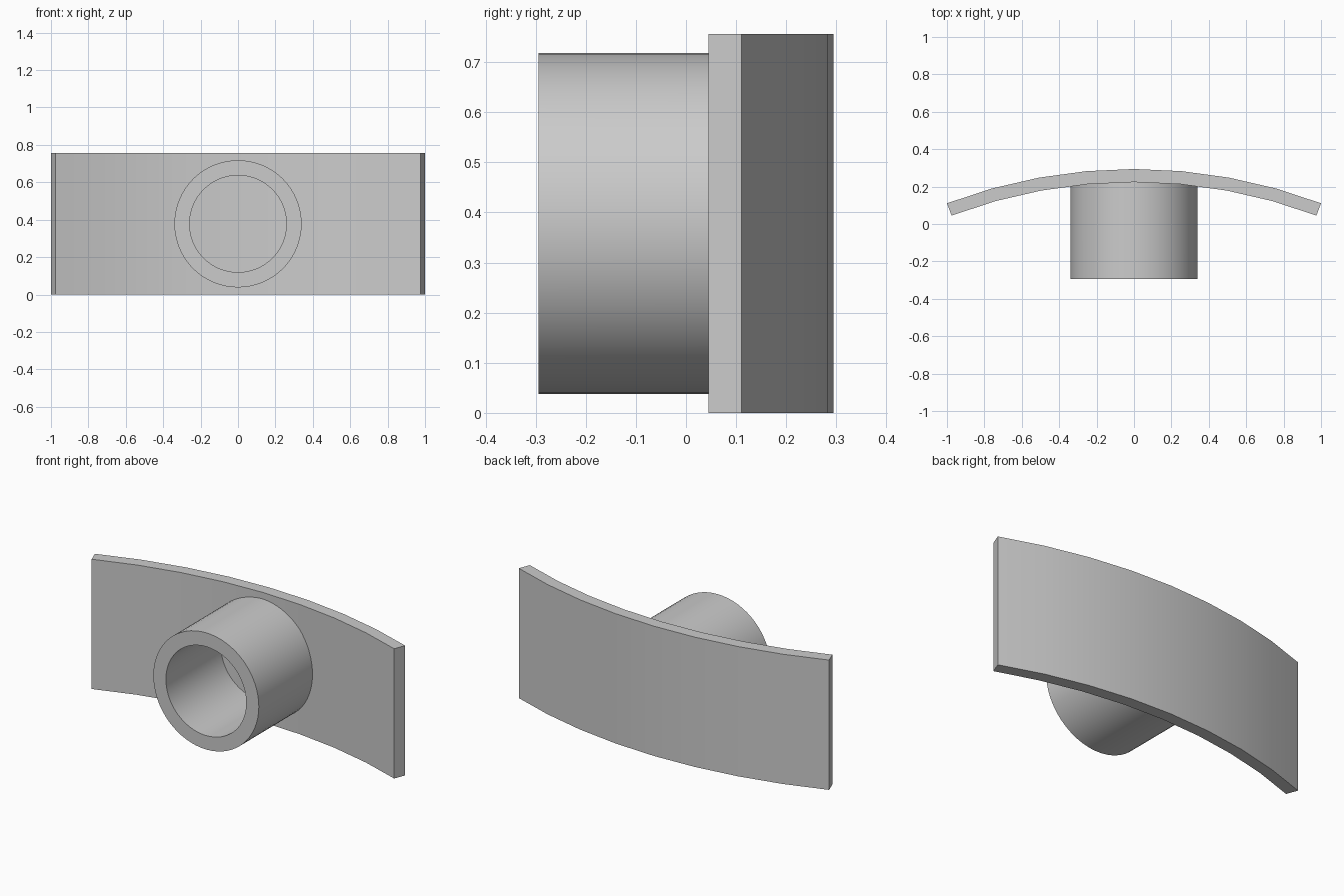
import bpy, bmesh, math
from math import sin, cos, sqrt, tau

cube = bpy.data.objects.get("Cube")
if cube:
    bpy.data.objects.remove(cube, do_unlink=True)

HEIGHT = 0.756
R_OUT, THICK, APEX = 2.82, 0.07, 0.294
R_IN = R_OUT - THICK
CENTRE_Y = APEX - R_OUT
HALF_ANGLE = math.asin(1 / R_OUT)

grey = bpy.data.materials.new("plain grey")
grey.use_nodes = True
colour = (0.6, 0.6, 0.6, 1)
grey.diffuse_color = colour
grey.node_tree.nodes["Principled BSDF"].inputs["Base Color"].default_value = colour


def finish(name, bm):
    bmesh.ops.recalc_face_normals(bm, faces=bm.faces[:])
    mesh = bpy.data.meshes.new(name)
    bm.to_mesh(mesh)
    bm.free()
    mesh.materials.append(grey)
    obj = bpy.data.objects.new(name, mesh)
    bpy.context.collection.objects.link(obj)
    bpy.ops.object.select_all(action="DESELECT")
    obj.select_set(True)
    bpy.context.view_layer.objects.active = obj
    bpy.ops.object.shade_smooth_by_angle(angle=math.radians(30))


def bridge(bm, rings, closed):
    """Join consecutive four-point sections into a tube of quads."""
    count = len(rings)
    for i in range(count if closed else count - 1):
        a, b = rings[i], rings[(i + 1) % count]
        for k in range(4):
            n = (k + 1) % 4
            bm.faces.new((a[k], a[n], b[n], b[k]))


# Curved plate: rectangular section swept along an arc
bm = bmesh.new()
SEGMENTS = 8
sections = []
for i in range(SEGMENTS + 1):
    a = HALF_ANGLE * (2 * i / SEGMENTS - 1)
    corners = ((R_OUT, 0), (R_OUT, HEIGHT), (R_IN, HEIGHT), (R_IN, 0))
    sections.append([bm.verts.new((r * sin(a), CENTRE_Y + r * cos(a), z))
                     for r, z in corners])
bridge(bm, sections, False)
bm.faces.new(sections[0])
bm.faces.new(sections[-1])
finish("curved_plate", bm)

# Hollow tube: its back edge follows the plate's concave face
bm = bmesh.new()
SIDES = 64
TUBE_OUT, TUBE_IN, TUBE_FRONT, EMBED = 0.34, 0.259, -0.294, 0.01
sections = []
for i in range(SIDES):
    a = tau * i / SIDES
    ring = []
    for r, front in ((TUBE_OUT, True), (TUBE_OUT, False),
                     (TUBE_IN, False), (TUBE_IN, True)):
        x, z = r * cos(a), HEIGHT / 2 + r * sin(a)
        back = CENTRE_Y + sqrt(R_IN ** 2 - x ** 2) + EMBED
        ring.append(bm.verts.new((x, TUBE_FRONT if front else back, z)))
    sections.append(ring)
bridge(bm, sections, True)
finish("hollow_tube", bm)
